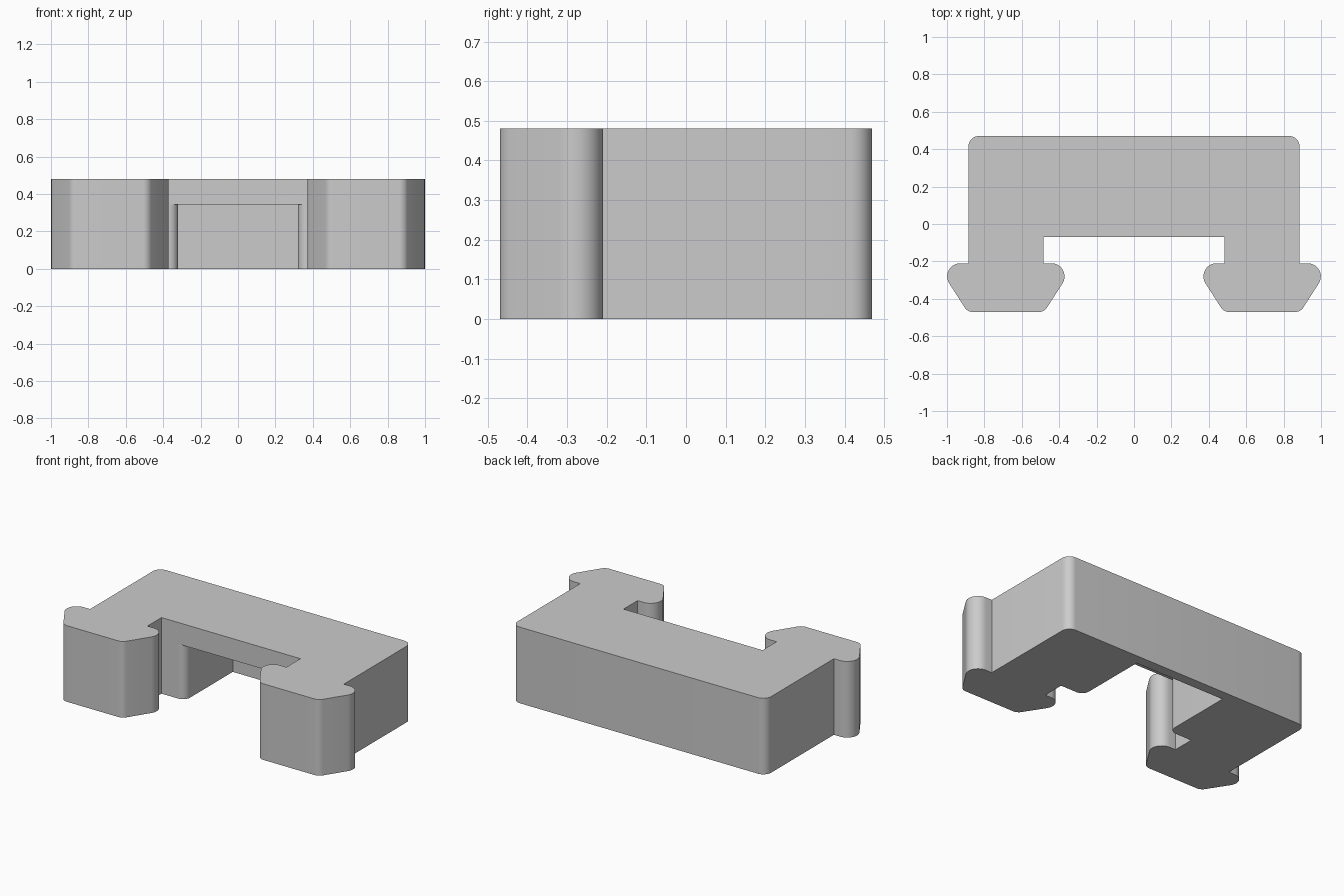
import bpy, bmesh, math
from mathutils import Vector

if "Cube" in bpy.data.objects:
    bpy.data.objects.remove(bpy.data.objects["Cube"])


def rounded(corners, steps=10):
    """Turn (x, y, radius) corners into an outline with filleted corners."""
    out = []
    n = len(corners)
    for i, (x, y, r) in enumerate(corners):
        p = Vector((x, y))
        if r == 0:
            out.append(p)
            continue
        a = (Vector(corners[i - 1][:2]) - p).normalized()
        b = (Vector(corners[(i + 1) % n][:2]) - p).normalized()
        half = a.angle(b) / 2
        centre = p + (a + b).normalized() * (r / math.sin(half))
        start = p + a * (r / math.tan(half)) - centre
        end = p + b * (r / math.tan(half)) - centre
        sweep = start.angle(end)
        for k in range(steps + 1):
            t = k / steps
            out.append(centre + (start * math.sin((1 - t) * sweep)
                                 + end * math.sin(t * sweep)) / math.sin(sweep))
    return out


def mirrored(half):
    """Close a right-hand half outline with its mirror image in x."""
    return half + [(-x, y, r) for x, y, r in reversed(half)]


def prism(name, outline, z0, z1):
    bm = bmesh.new()
    face = bm.faces.new([bm.verts.new((p.x, p.y, z0)) for p in outline])
    top = bmesh.ops.extrude_face_region(bm, geom=[face])["geom"]
    bmesh.ops.translate(bm, vec=(0, 0, z1 - z0),
                        verts=[v for v in top if isinstance(v, bmesh.types.BMVert)])
    bmesh.ops.recalc_face_normals(bm, faces=bm.faces)
    mesh = bpy.data.meshes.new(name)
    bm.to_mesh(mesh)
    bm.free()
    obj = bpy.data.objects.new(name, mesh)
    bpy.context.collection.objects.link(obj)
    return obj


# Bridge with two barbed legs
body = prism("clip_body", rounded(mirrored([
    (0.885, 0.47, 0.055),
    (0.885, -0.21, 0),
    (1.057, -0.21, 0.07), (0.89, -0.47, 0.05),      # outer barb
    (0.48, -0.47, 0.05), (0.313, -0.21, 0.07),      # inner barb
    (0.485, -0.21, 0),
    (0.485, -0.07, 0),
])), 0, 0.48)

# Pocket open to the front and below, with rounded mouth edges
pocket = prism("pocket_cutter", rounded(mirrored([
    (0.32, 0.405, 0),
    (0.32, -0.07, 0.05),
    (0.371, -0.07, 0),
    (0.371, -0.15, 0),
])), -0.1, 0.345)
pocket.hide_render = True

cut = body.modifiers.new("pocket", 'BOOLEAN')
cut.operation = 'DIFFERENCE'
cut.solver = 'EXACT'
cut.object = pocket
bpy.context.view_layer.objects.active = body
body.select_set(True)
pocket.select_set(False)
bpy.ops.object.modifier_apply(modifier=cut.name)
bpy.data.objects.remove(pocket)

# Plain grey finish
grey = bpy.data.materials.new("grey")
grey.diffuse_color = (0.6, 0.6, 0.6, 1)
grey.use_nodes = True
grey.node_tree.nodes["Principled BSDF"].inputs["Base Color"].default_value = grey.diffuse_color
body.data.materials.clear()
body.data.materials.append(grey)
bpy.ops.object.shade_smooth_by_angle(angle=math.radians(30))
